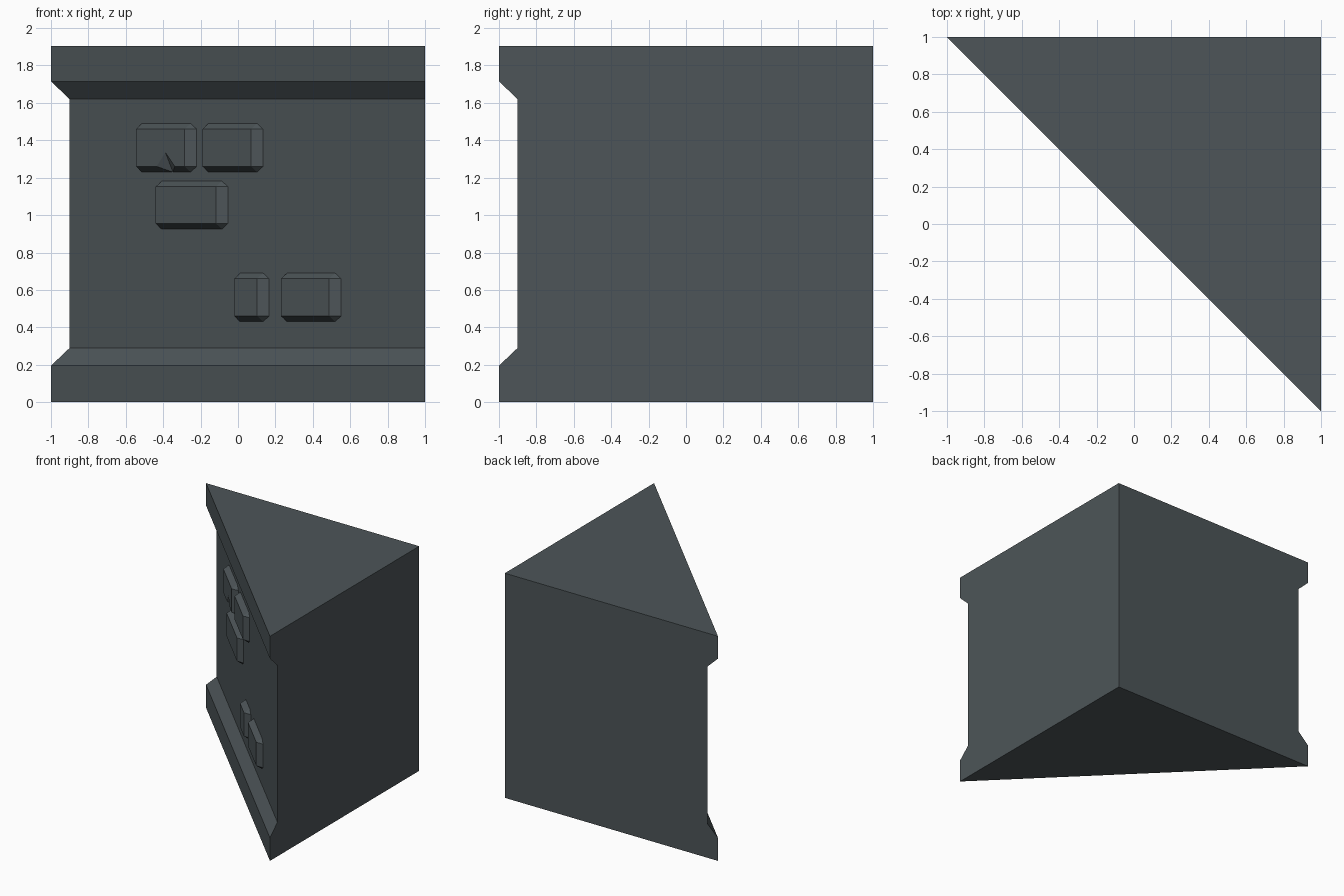
import bpy, bmesh

if "Cube" in bpy.data.objects:
    bpy.data.objects.remove(bpy.data.objects["Cube"])

stone = bpy.data.materials.new("slate_grey")
stone.diffuse_color = (0.074, 0.091, 0.098, 1)
stone.use_nodes = True
stone.node_tree.nodes["Principled BSDF"].inputs["Base Color"].default_value = stone.diffuse_color


def finish(name, bm):
    bmesh.ops.recalc_face_normals(bm, faces=bm.faces)
    mesh = bpy.data.meshes.new(name)
    bm.to_mesh(mesh)
    bm.free()
    mesh.materials.append(stone)
    obj = bpy.data.objects.new(name, mesh)
    bpy.context.collection.objects.link(obj)
    return obj


# Diagonal wall: moulding profile (inset, height) swept between the two sharp ends
profile = [(0, 0), (0, 0.195), (0.1, 0.29), (0.1, 1.62), (0.1, 1.715 - 0.095), (0, 1.715), (0, 1.905)]
profile = list(dict.fromkeys(profile))
bm = bmesh.new()
left = [bm.verts.new((-1 + s, 1, z)) for s, z in profile]
right = [bm.verts.new((1, -1 + s, z)) for s, z in profile]
low, high = bm.verts.new((1, 1, 0)), bm.verts.new((1, 1, 1.905))
for i in range(len(profile) - 1):
    bm.faces.new((left[i], right[i], right[i + 1], left[i + 1]))
bm.faces.new(left + [high, low])
bm.faces.new(right + [high, low])
bm.faces.new((left[0], right[0], low))
bm.faces.new((left[-1], right[-1], high))
finish("corner_wall", bm)

# Raised chamfered stones on the recessed diagonal face
STEP, RISE = 0.032, 0.03   # chamfer along x / outwards, and along z


def stone_block(name, a, b, lo, hi, chip=None):
    bm = bmesh.new()

    def pt(x, z, out=0.0):
        # x is measured along the wall; out moves away from the wall
        return bm.verts.new((x - out, 0.1 - x - out, z))

    x0, x1 = a + STEP, b + STEP
    front = [pt(x0, lo, STEP), pt(x1, lo, STEP), pt(x1, hi, STEP), pt(x0, hi, STEP)]
    horiz = [pt(x0, lo - RISE), pt(x1, lo - RISE), pt(x1, hi + RISE), pt(x0, hi + RISE)]
    side = [pt(x0 - STEP, lo), pt(x1 + STEP, lo), pt(x1 + STEP, hi), pt(x0 - STEP, hi)]
    # chamfers and corner triangles
    bm.faces.new((front[1], side[1], side[2], front[2]))
    bm.faces.new((front[3], side[3], side[0], front[0]))
    bm.faces.new((front[2], horiz[2], horiz[3], front[3]))
    for f, h, s in zip(front, horiz, side):
        bm.faces.new((f, h, s))
    base = [side[0], horiz[0], horiz[1], side[1], side[2], horiz[2], horiz[3], side[3]]
    if chip:
        # chipped lower edge: left, peak, right and inner point
        cl, cp, cr, peak = chip
        l, p, r = (pt(x + STEP, z, STEP) for x, z in ((cl, lo), (cp, peak), (cr, lo)))
        q = pt(cp + STEP + 0.008, lo - RISE)
        bm.faces.new((front[0], l, p, front[3]))
        bm.faces.new((p, front[2], front[3]))
        bm.faces.new((p, r, front[1], front[2]))
        bm.faces.new((l, q, p))
        bm.faces.new((p, q, r))
        bm.faces.new((front[0], horiz[0], q, l))
        bm.faces.new((r, q, horiz[1], front[1]))
        base.insert(2, q)
    else:
        bm.faces.new(front)
        bm.faces.new((front[0], horiz[0], horiz[1], front[1]))
    bm.faces.new(base)
    finish(name, bm)


stone_block("chipped_stone", -0.545, -0.285, 1.26, 1.46, (-0.435, -0.388, -0.338, 1.335))
blocks = [(-0.19, 0.07, 1.26, 1.46), (-0.44, -0.118, 0.955, 1.152),
          (-0.02, 0.102, 0.46, 0.66), (0.23, 0.487, 0.46, 0.66)]
for n, blk in enumerate(blocks, 1):
    stone_block(f"raised_stone_{n}", *blk)
